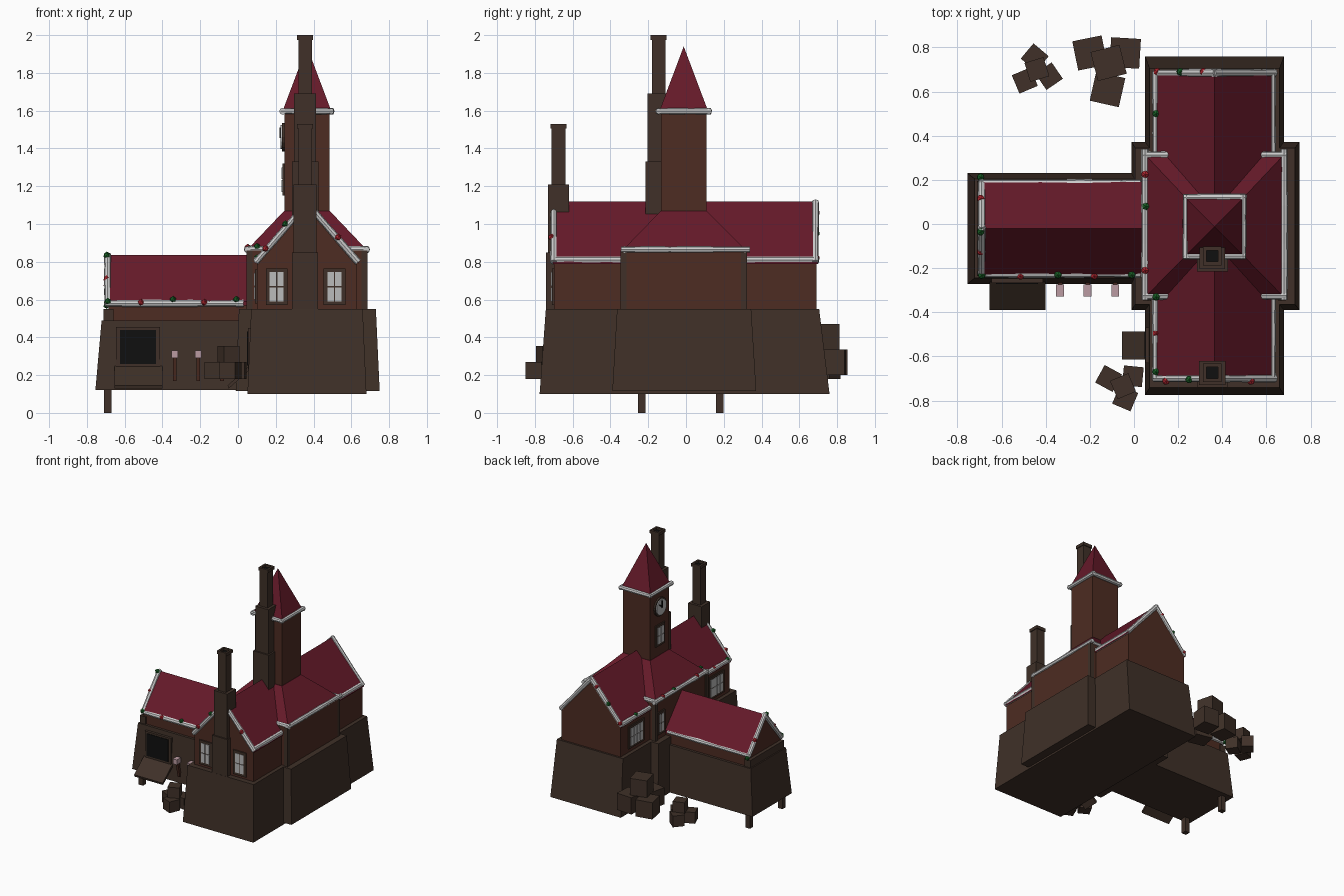
import bpy, bmesh, math, random
from mathutils import Vector, Matrix

if "Cube" in bpy.data.objects:
    bpy.data.objects.remove(bpy.data.objects["Cube"])

random.seed(4)


def mat(name, c):
    m = bpy.data.materials.new(name)
    m.diffuse_color = (*c, 1)
    m.use_nodes = True
    m.node_tree.nodes["Principled BSDF"].inputs["Base Color"].default_value = m.diffuse_color
    return m


STONE = mat("dark_stone", (0.05, 0.03, 0.021))
BRICK = mat("brown_wall", (0.075, 0.025, 0.016))
ROOF = mat("red_roof", (0.13, 0.01, 0.022))
SNOW = mat("white_trim", (0.65, 0.65, 0.65))
PANE = mat("window_pane", (0.5, 0.5, 0.5))
DARK = mat("dark_opening", (0.005, 0.005, 0.005))
RED = mat("red_light", (0.45, 0.02, 0.03))
GREEN = mat("green_light", (0.01, 0.12, 0.02))
PINK = mat("pale_pink", (0.5, 0.33, 0.36))


def finish(name, bm, m):
    bmesh.ops.recalc_face_normals(bm, faces=bm.faces)
    me = bpy.data.meshes.new(name)
    bm.to_mesh(me)
    bm.free()
    me.materials.append(m)
    ob = bpy.data.objects.new(name, me)
    bpy.context.collection.objects.link(ob)
    return ob


def box(name, x0, x1, y0, y1, z0, z1, m, rot=None):
    bm = bmesh.new()
    bmesh.ops.create_cube(bm, size=1)
    M = Matrix.Translation(((x0 + x1) / 2, (y0 + y1) / 2, (z0 + z1) / 2))
    if rot:
        M = M @ Matrix.Rotation(rot[1], 4, rot[0])
    bm.transform(M @ Matrix.Diagonal((x1 - x0, y1 - y0, z1 - z0, 1)))
    return finish(name, bm, m)


def frustum(name, a, za, b, zb, m):
    """Tapered block between rectangles a and b, each (x0, x1, y0, y1)."""
    bm = bmesh.new()
    rings = [[bm.verts.new(p) for p in ((r[0], r[2], z), (r[1], r[2], z), (r[1], r[3], z), (r[0], r[3], z))]
             for r, z in ((a, za), (b, zb))]
    lo, hi = rings
    bm.faces.new(lo)
    bm.faces.new(hi)
    for i in range(4):
        j = (i + 1) % 4
        bm.faces.new((lo[i], lo[j], hi[j], hi[i]))
    bmesh.ops.remove_doubles(bm, verts=bm.verts, dist=1e-5)
    return finish(name, bm, m)


def extrude(name, pts, axis, d0, d1, m):
    """Extrude a (side, z) profile along x or y."""
    bm = bmesh.new()
    pos = lambda p, d: (p[0], d, p[1]) if axis == 'Y' else (d, p[0], p[1])
    f = bm.faces.new([bm.verts.new(pos(p, d0)) for p in pts])
    ext = bmesh.ops.extrude_face_region(bm, geom=[f])
    vs = [g for g in ext['geom'] if isinstance(g, bmesh.types.BMVert)]
    d = d1 - d0
    bmesh.ops.translate(bm, verts=vs, vec=(0, d, 0) if axis == 'Y' else (d, 0, 0))
    return finish(name, bm, m)


def gable_house(name, c, h, z0, ze, zr, axis, d0, d1, over):
    """Walls with gable ends plus a chevron roof slab."""
    t = 0.022
    extrude(name + "_walls", [(c - h, z0), (c + h, z0), (c + h, ze - t), (c, zr - t), (c - h, ze - t)],
            axis, d0, d1, BRICK)
    w = h + 0.008
    extrude(name + "_roof", [(c - w, ze - t), (c, zr - t), (c + w, ze - t), (c + w, ze), (c, zr), (c - w, ze)],
            axis, d0 - over, d1 + over, ROOF)


def trim(p, q, r=0.018):
    """Slightly uneven rounded snow roll from p to q."""
    p, q = Vector(p), Vector(q)
    d = q - p
    p, q = p - d.normalized() * 0.01, q + d.normalized() * 0.01
    n = max(2, round((q - p).length / 0.09))
    bm = bmesh.new()
    R = d.to_track_quat('Z', 'Y').to_matrix()
    rings = []
    for i in range(n + 1):
        k = r * random.uniform(0.86, 1.08)
        rings.append([bm.verts.new(p.lerp(q, i / n) + R @ Vector((k * math.cos(a), k * math.sin(a), 0)))
                      for a in [math.tau * s / 8 for s in range(8)]])
    for a, b in zip(rings, rings[1:]):
        for s in range(8):
            bm.faces.new((a[s], a[s - 1], b[s - 1], b[s]))
    bm.faces.new(rings[0])
    bm.faces.new(rings[-1])
    finish("snow_trim", bm, SNOW)


def window(axis, at, c, z0, z1, panes, pw=0.034):
    """Framed window on a wall facing -x or -y."""
    def put(n, u0, u1, a, b, t, m):
        if axis == 'Y':
            box(n, u0, u1, at - t, at + 0.02, a, b, m)
        else:
            box(n, at - t, at + 0.02, u0, u1, a, b, m)
    w = panes * (pw + 0.006) / 2
    put("window_frame", c - w - 0.018, c + w + 0.018, z0 - 0.02, z1 + 0.02, 0.01, STONE)
    for i in range(panes):
        u = c - w + (i + 0.5) * (pw + 0.006)
        for a, b in ((z0, (z0 + z1) / 2 - 0.003), ((z0 + z1) / 2 + 0.003, z1)):
            put("window_pane", u - pw / 2, u + pw / 2, a, b, 0.014, PANE)


# Tapered stone footings
frustum("long_footing", (0.05, 0.68, -0.775, 0.76), 0.1, (0.07, 0.66, -0.742, 0.705), 0.55, STONE)
frustum("centre_footing", (-0.012, 0.75, -0.39, 0.372), 0.115, (0.005, 0.73, -0.365, 0.345), 0.55, STONE)
frustum("wing_footing", (-0.755, 0.06, -0.272, 0.23), 0.12, (-0.722, 0.06, -0.245, 0.205), 0.49, STONE)
box("wing_footing_end", -0.712, -0.66, -0.235, 0.195, 0.48, 0.55, STONE)
for y in (-0.235, 0.178):
    box("leg", -0.71, -0.67, y - 0.02, y + 0.02, 0, 0.3, STONE)

# Main buildings and hipped crossing
CX, CY = 0.365, -0.012
gable_house("long_house", CX, 0.265, 0.5, 0.81, 1.12, 'Y', -0.7, 0.69, 0.005)
gable_house("wing", -0.02, 0.205, 0.45, 0.59, 0.835, 'X', -0.685, 0.1, 0.005)
box("centre_walls", 0.05, 0.685, -0.342, 0.318, 0.5, 0.86, BRICK)
for x in (0.06, 0.67):
    for y in (-0.332, 0.308):
        box("corner_post", x - 0.016, x + 0.016, y - 0.016, y + 0.016, 0.52, 0.86, STONE)
frustum("hip_roof", (0.04, 0.69, -0.342, 0.325), 0.855, (0.243, 0.487, -0.135, 0.11), 1.068, ROOF)

# Tower with spire
box("tower", 0.245, 0.485, -0.132, 0.108, 0.9, 1.6, BRICK)
frustum("spire", (0.235, 0.495, -0.142, 0.118), 1.595, (CX, CX, CY, CY), 1.94, ROOF)

# Clock on the tower
for n, r, t, m in (("clock_rim", 0.075, 0.016, STONE), ("clock_face", 0.064, 0.024, PANE)):
    bm = bmesh.new()
    bmesh.ops.create_cone(bm, cap_ends=True, segments=16, radius1=r, radius2=r, depth=t)
    bm.transform(Matrix.Translation((0.245 - t / 2 + 0.004, CY, 1.46)) @ Matrix.Rotation(math.pi / 2, 4, 'Y'))
    finish(n, bm, m)
box("clock_hand", 0.219, 0.228, CY - 0.005, CY + 0.005, 1.455, 1.512, DARK)
box("clock_hand", 0.219, 0.228, CY - 0.002, CY + 0.036, 1.472, 1.482, DARK, ('X', 0.7))

# Chimneys, each a stack of narrowing shafts with a hollow cap
def chimney(x, y, steps):
    for w, d, z0, z1 in steps:
        box("chimney_shaft", x - w, x + w, y - d, y + d, z0, z1, STONE)
    top = steps[-1][3]
    for s in (-1, 1):
        box("chimney_cap", x - 0.042, x + 0.042, y + s * 0.034 - 0.008, y + s * 0.034 + 0.008, top - 0.005, top + 0.02, STONE)
        box("chimney_cap", x + s * 0.034 - 0.008, x + s * 0.034 + 0.008, y - 0.042, y + 0.042, top - 0.005, top + 0.02, STONE)
    box("chimney_flue", x - 0.026, x + 0.026, y - 0.026, y + 0.026, top - 0.01, top + 0.003, DARK)

chimney(0.355, -0.675, [(0.068, 0.066, 0.5, 0.85), (0.06, 0.055, 0.8, 1.21), (0.036, 0.036, 1.2, 1.51)])
chimney(0.355, -0.145, [(0.07, 0.07, 0.95, 1.33), (0.058, 0.058, 1.3, 1.69), (0.036, 0.036, 1.68, 1.98)])

# Snow trims
for y in (-0.7, 0.685):
    for s in (-1, 1):
        trim((CX + s * 0.265, y, 0.805), (CX, y, 1.11))
for x in (0.1, 0.625):
    trim((x, -0.69, 0.81), (x, -0.34, 0.81))
    trim((x, 0.33, 0.81), (x, 0.68, 0.81))
for x, x2 in ((0.05, 0.165), (0.68, 0.56)):
    trim((x, -0.335, 0.865), (x, 0.33, 0.865))
    for y in (-0.325, 0.313):
        trim((x, y, 0.865), (x2, y, 0.865))
for y in (-0.225, 0.185):
    trim((-0.69, y, 0.58), (0.02, y, 0.58))
    trim((-0.69, y, 0.58), (-0.69, -0.02, 0.83))
for s in (-1, 1):
    trim((CX + s * 0.128, CY - 0.135, 1.597), (CX + s * 0.128, CY + 0.135, 1.597), 0.017)
    trim((CX - 0.13, CY + s * 0.133, 1.597), (CX + 0.13, CY + s * 0.133, 1.597), 0.017)

# Coloured lights along the trims, alternating green and red
lights = [(-0.695, 0.212, 0.57), (-0.695, 0.115, 0.68), (-0.695, -0.035, 0.835), (-0.695, -0.125, 0.71),
          (-0.69, -0.232, 0.59), (-0.515, -0.235, 0.585), (-0.345, -0.23, 0.6), (-0.18, -0.235, 0.585),
          (-0.01, -0.23, 0.6), (0.1, -0.495, 0.815), (0.1, -0.33, 0.88), (0.05, -0.21, 0.875),
          (0.053, 0.08, 0.875), (0.05, 0.225, 0.875), (0.1, 0.5, 0.82), (0.105, 0.69, 0.82),
          (0.21, 0.69, 0.95), (0.315, 0.69, 1.06), (0.1, -0.67, 0.82), (0.145, -0.712, 0.87),
          (0.25, -0.705, 1.0), (0.53, -0.712, 0.93)]
for i, p in enumerate(lights):
    bm = bmesh.new()
    bmesh.ops.create_icosphere(bm, subdivisions=1, radius=0.019, matrix=Matrix.Translation(p))
    finish("light", bm, RED if i % 2 else GREEN)

# Windows
for x in (0.205, 0.51):
    window('Y', -0.7, x, 0.59, 0.745, 2)
for y in (-0.52, 0.5):
    window('X', 0.1, y, 0.6, 0.74, 4)
window('X', 0.05, 0.255, 0.61, 0.75, 2, 0.024)
window('X', 0.245, CY, 1.17, 1.3, 2)

# Serving hatches with folded-down flaps
box("hatch_frame", -0.645, -0.412, -0.268, -0.22, 0.24, 0.455, STONE)
box("hatch_opening", -0.625, -0.435, -0.272, -0.22, 0.26, 0.44, DARK)
extrude("hatch_flap", [(-0.262, 0.25), (-0.39, 0.145), (-0.385, 0.128), (-0.257, 0.23)], 'X', -0.655, -0.4, STONE)
box("side_hatch_frame", 0.052, 0.1, -0.63, -0.47, 0.23, 0.45, STONE)
box("side_hatch_opening", 0.047, 0.1, -0.61, -0.49, 0.25, 0.43, DARK)
extrude("side_hatch_flap", [(0.06, 0.25), (-0.055, 0.145), (-0.05, 0.128), (0.065, 0.23)], 'Y', -0.615, -0.488, STONE)

# Slanted striped rods under the wing eave
for x in (-0.335, -0.21, -0.085):
    box("rod", x - 0.01, x + 0.01, -0.292, -0.272, 0.17, 0.31, BRICK, ('X', 0.2))
    box("rod_tip", x - 0.018, x + 0.018, -0.328, -0.275, 0.29, 0.33, PINK)

# Crate piles: x, y, base height, size, turn
crates = [(-0.2, 0.775, 0.2, 0.135, 0.2), (-0.04, 0.775, 0.2, 0.135, -0.06), (-0.12, 0.61, 0.2, 0.135, -0.22),
          (-0.115, 0.73, 0.335, 0.135, 0.25),
          (-0.495, 0.65, 0.18, 0.09, 0.4), (-0.45, 0.755, 0.18, 0.09, -0.7), (-0.385, 0.67, 0.18, 0.09, 0.6),
          (-0.44, 0.7, 0.265, 0.09, 0.3),
          (-0.115, -0.7, 0.18, 0.09, -0.5), (-0.005, -0.69, 0.18, 0.09, -0.1), (-0.04, -0.79, 0.18, 0.09, -0.4),
          (-0.05, -0.735, 0.265, 0.09, 0.4)]
for x, y, z, s, a in crates:
    h = s / 2
    box("crate", x - h, x + h, y - h, y + h, z, z + s, STONE, ('Z', a))
